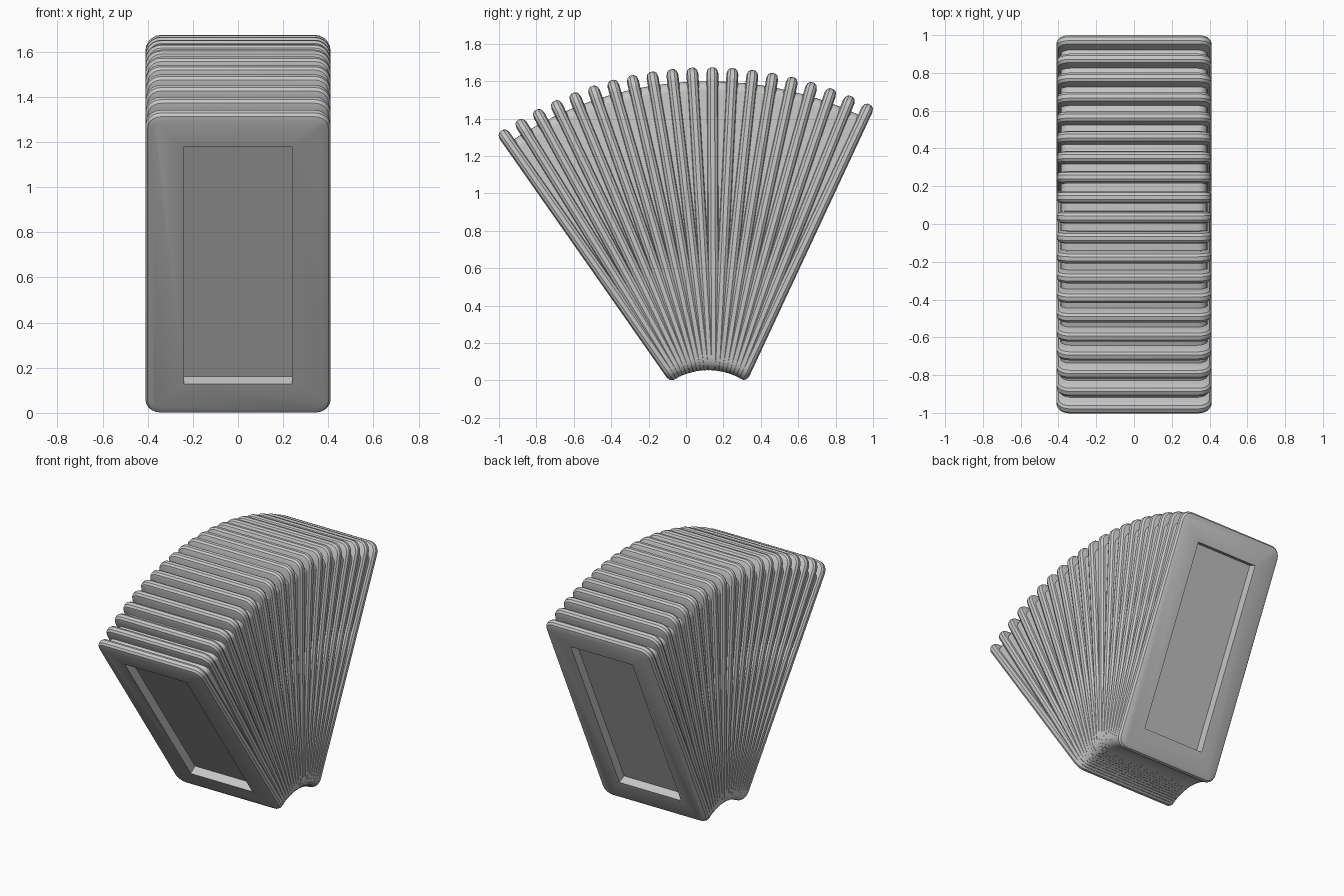
import bpy, bmesh
from math import sin, cos, pi, radians
from mathutils import Matrix, Vector

COUNT = 20          # ribs in the fan
SPREAD = 60         # total opening in degrees
LEAN = 5            # extra tilt towards the front
HUB_R = 0.355
HUB = Vector((0, 0.119, -0.30))
WIDTH, LENGTH, HALF_T = 0.41, 1.62, 0.032
MARGIN, DEPTH = 0.17, 0.06

if "Cube" in bpy.data.objects:
    bpy.data.objects.remove(bpy.data.objects["Cube"])

grey = bpy.data.materials.new("plain_grey")
grey.use_nodes = True
grey.diffuse_color = (0.57, 0.57, 0.57, 1)
grey.node_tree.nodes["Principled BSDF"].inputs["Base Color"].default_value = (0.57, 0.57, 0.57, 1)


def fan_frame(index):
    """Placement of a rib whose foot sits on the hub arc."""
    phi = radians(-SPREAD / 2 + SPREAD * index / (COUNT - 1))
    foot = HUB + HUB_R * Vector((0, sin(phi), cos(phi)))
    return Matrix.Translation(foot) @ Matrix.Rotation(radians(LEAN) - phi, 4, 'X')


def rounded_rect(half_w, low, high, radius, steps=5):
    points = []
    corners = ((1, high, 0), (-1, high, 1), (-1, low, 2), (1, low, 3))
    for side, z, quarter in corners:
        cx = side * (half_w - radius)
        cz = z - radius if z == high else z + radius
        for k in range(steps + 1):
            a = (quarter + k / steps) * pi / 2
            points.append((cx + radius * cos(a), cz + radius * sin(a)))
    return points


def slab(name, half_w, low, high, radius, layers, frame):
    """Rounded panel lofted through (depth, inset) layers."""
    bm = bmesh.new()
    rings = []
    for y, inset in layers:
        outline = rounded_rect(half_w - inset, low + inset, high - inset, radius - inset)
        rings.append([bm.verts.new((x, y, z)) for x, z in outline])
    for a, b in zip(rings, rings[1:]):
        for i in range(len(a)):
            j = (i + 1) % len(a)
            bm.faces.new((a[i], a[j], b[j], b[i]))
    bm.faces.new(rings[0])
    bm.faces.new(rings[-1])
    return finish(name, bm, frame)


def box(name, y0, y1, frame):
    """Block with the outline of the recess."""
    bm = bmesh.new()
    bmesh.ops.create_cube(bm, size=1)
    for v in bm.verts:
        v.co.x *= 2 * (WIDTH - MARGIN)
        v.co.y = y0 if v.co.y < 0 else y1
        v.co.z = MARGIN if v.co.z < 0 else LENGTH - MARGIN
    return finish(name, bm, frame)


def finish(name, bm, frame):
    bmesh.ops.recalc_face_normals(bm, faces=bm.faces)
    mesh = bpy.data.meshes.new(name)
    bm.to_mesh(mesh)
    bm.free()
    mesh.materials.append(grey)
    obj = bpy.data.objects.new(name, mesh)
    bpy.context.collection.objects.link(obj)
    obj.matrix_world = frame
    return obj


# Ribs with chamfered rims
half = [(HALF_T, 0.033), (0.025, 0.01), (0.011, 0)]
rib_layers = [(-y, i) for y, i in half] + [(y, i) for y, i in reversed(half)]
ribs = [slab(f"rib_{i + 1}", WIDTH, 0, LENGTH, 0.07, rib_layers, fan_frame(i))
        for i in range(COUNT)]

# Inner folds filling the gaps between ribs
fold_layers = [(-0.024, 0), (0.024, 0)]
folds = [slab(f"fold_{i + 1}", WIDTH - 0.022, 0.02, LENGTH - 0.075, 0.05,
              fold_layers, fan_frame(i + 0.5)) for i in range(COUNT - 1)]

# Recessed panels in both end ribs
for name, index, side in (("front", 0, -1), ("back", COUNT - 1, 1)):
    frame = fan_frame(index)
    floor_y = side * (HALF_T - DEPTH)
    outer_y = side * (HALF_T + 0.05)
    cutter = box(name + "_cutter", min(floor_y, outer_y), max(floor_y, outer_y), frame)
    cutter.hide_render = True
    bpy.context.view_layer.update()
    near = ribs[:4] + folds[:4] if side < 0 else ribs[-4:] + folds[-4:]
    for part in near:
        mod = part.modifiers.new("recess", 'BOOLEAN')
        mod.operation = 'DIFFERENCE'
        mod.solver = 'EXACT'
        mod.object = cutter
        with bpy.context.temp_override(object=part, active_object=part):
            bpy.ops.object.modifier_apply(modifier=mod.name)
    bpy.data.objects.remove(cutter)
    inner_y = floor_y - side * 0.004
    edge_y = floor_y + side * 0.001
    box(name + "_recess_floor", min(inner_y, edge_y), max(inner_y, edge_y), frame)

# Smooth rounded corners, crisp chamfers
bpy.ops.object.select_all(action='DESELECT')
for part in ribs + folds:
    part.select_set(True)
bpy.context.view_layer.objects.active = ribs[0]
bpy.ops.object.shade_smooth_by_angle(angle=radians(25))
